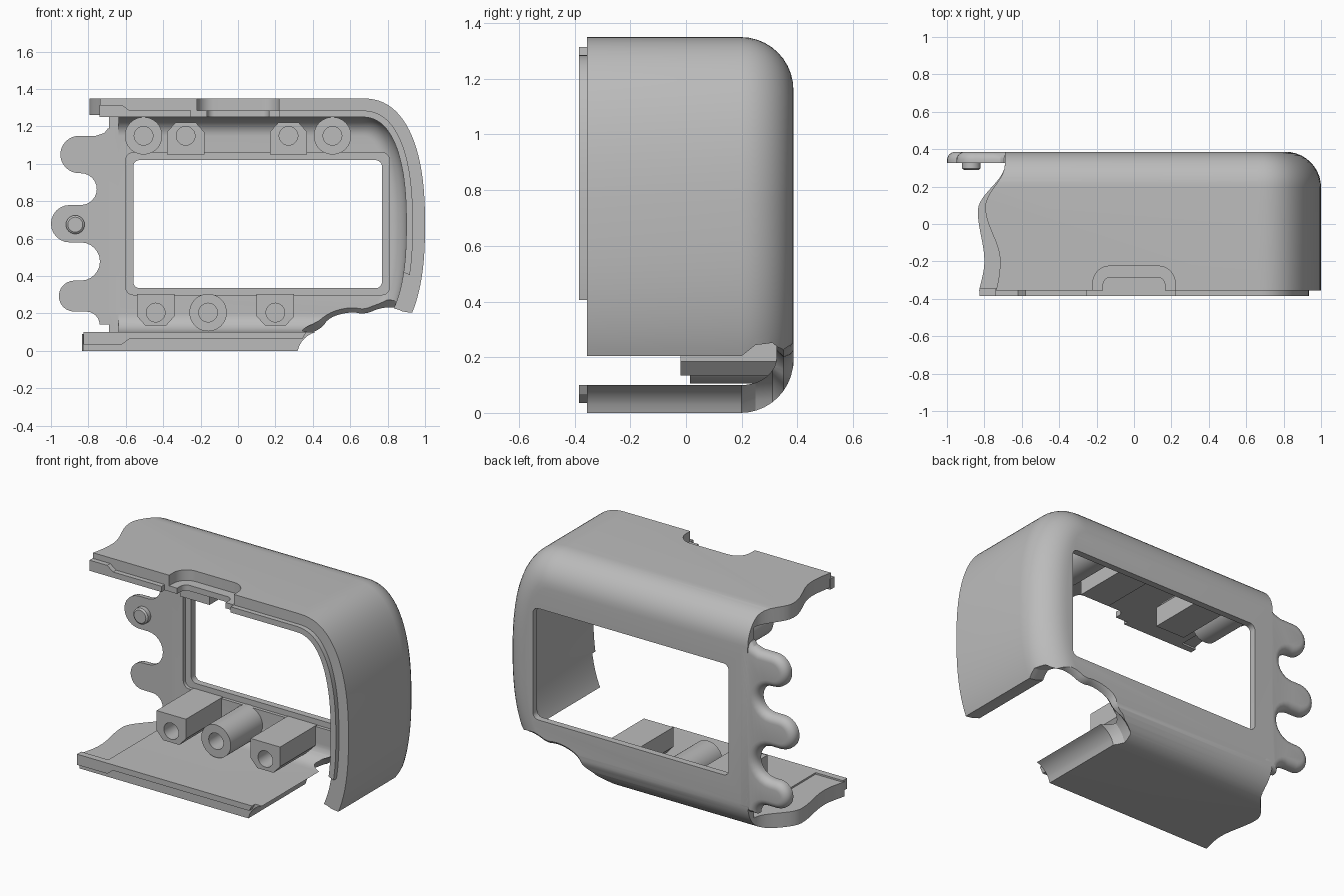
import bpy, bmesh, math
from mathutils import Vector

if "Cube" in bpy.data.objects:
    bpy.data.objects.remove(bpy.data.objects["Cube"])

grey = bpy.data.materials.new("plain grey")
grey.use_nodes = True
grey.diffuse_color = (0.5, 0.5, 0.5, 1)
grey.node_tree.nodes["Principled BSDF"].inputs["Base Color"].default_value = (0.5, 0.5, 0.5, 1)

FRONT, BACK, PLATE = -0.355, 0.386, 0.325   # main depths along y
MID = 0.675                                 # half of the height


# ---- helpers ----
def loft(name, rings, axis="y"):
    """Closed solid through rings of (2D outline, depth)."""
    bm = bmesh.new()
    loops = []
    for pts, d in rings:
        loops.append([bm.verts.new((a, d, b) if axis == "y" else (a, b, d)) for a, b in pts])
    n = len(loops[0])
    for lo, hi in zip(loops, loops[1:]):
        for i in range(n):
            j = (i + 1) % n
            bm.faces.new((lo[i], lo[j], hi[j], hi[i]))
    bm.faces.new(loops[0])
    bm.faces.new(loops[-1])
    bmesh.ops.recalc_face_normals(bm, faces=bm.faces)
    mesh = bpy.data.meshes.new(name)
    bm.to_mesh(mesh)
    bm.free()
    mesh.materials.append(grey)
    ob = bpy.data.objects.new(name, mesh)
    bpy.context.collection.objects.link(ob)
    return ob


def prism(name, pts, lo, hi, axis="y"):
    return loft(name, [(pts, lo), (pts, hi)], axis)


def select(ob):
    bpy.ops.object.select_all(action="DESELECT")
    ob.select_set(True)
    bpy.context.view_layer.objects.active = ob


def cut(ob, cutter):
    cutter.hide_render = True
    mod = ob.modifiers.new("cut", "BOOLEAN")
    mod.operation, mod.solver, mod.object = "DIFFERENCE", "EXACT", cutter
    select(ob)
    bpy.ops.object.modifier_apply(modifier=mod.name)
    bpy.data.objects.remove(cutter)


def arc(cx, cz, r, a0, a1, n=12):
    angles = [math.radians(a0 + (a1 - a0) * i / n) for i in range(n + 1)]
    return [(cx + r * math.cos(a), cz + r * math.sin(a)) for a in angles]


def box(x0, x1, z0, z1):
    return [(x0, z0), (x1, z0), (x1, z1), (x0, z1)]


def rounded(x0, x1, z0, z1, r):
    return (arc(x1 - r, z1 - r, r, 0, 90, 8) + arc(x0 + r, z1 - r, r, 90, 180, 8)
            + arc(x0 + r, z0 + r, r, 180, 270, 8) + arc(x1 - r, z0 + r, r, 270, 360, 8))


def grow(pts, d):
    """Mitred offset of a closed outline."""
    n = len(pts)
    area = sum(pts[i - 1][0] * pts[i][1] - pts[i][0] * pts[i - 1][1] for i in range(n))
    s = d if area > 0 else -d
    out = []
    for i in range(n):
        p, q, r = Vector(pts[i - 1]), Vector(pts[i]), Vector(pts[(i + 1) % n])
        e, f = (q - p).normalized(), (r - q).normalized()
        u, v = Vector((e.y, -e.x)), Vector((f.y, -f.x))
        m = (u + v) / max(0.4, 1 + u.dot(v))
        out.append(tuple(q + m * s))
    return out


def soften(pts, times=2):
    for _ in range(times):
        new = []
        for i, q in enumerate(pts):
            p = pts[i - 1]
            new += [tuple(p[k] * (1 - t) + q[k] * t for k in (0, 1)) for t in (0.25, 0.75)]
        pts = new
    return pts


def side(d, t0=90, t1=-90, n=44):
    """Bulging right side of the case, inset by d."""
    out = []
    for i in range(n + 1):
        t = math.radians(t0 + (t1 - t0) * i / n)
        c, s = max(0, math.cos(t)), math.sin(t)
        out.append((0.66 + (0.34 - d) * c ** 0.83,
                    MID + (MID - d) * math.copysign(abs(s) ** 0.83, s)))
    return out


def outline(d, left):
    return [(left, 2 * MID - d)] + side(d) + [(left, d)]


def case_rings(d, r, y0, y1, y2, left):
    """Straight walls from y0 to y1, then a rounded edge to y2."""
    rings = [(outline(d, left), y0)]
    for i in range(11):
        a = math.radians(9 * i)
        rings.append((outline(d + r * (1 - math.cos(a)), left), y1 + (y2 - y1) * math.sin(a)))
    return rings


def wave(keys, n=10):
    pts = []
    for (y0, x0), (y1, x1) in zip(keys, keys[1:]):
        for i in range(n):
            k = (1 - math.cos(math.pi * i / n)) / 2
            pts.append((x0 + (x1 - x0) * k, y0 + (y1 - y0) * i / n))
    return [(-1.5, 0.6), (keys[0][1], 0.6)] + pts + [(keys[-1][1], keys[-1][0]), (-1.5, keys[-1][0])]


# ---- case shell, open at the front ----
case = loft("case_shell", case_rings(0, 0.19, FRONT, 0.196, BACK, -1.1))
cut(case, loft("cavity", case_rings(0.1, 0.1, -0.6, 0.2, PLATE, -1.2)))
cut(case, prism("left_cavity", box(-1.3, -0.64, 0.09, 1.26), -0.6, PLATE))

# wavy left ends of the top and bottom walls
top_wave = [(0.32, -0.69), (0.09, -0.795), (-0.2, -0.716), (-0.6, -0.78)]
low_wave = [(0.32, -0.69), (0.07, -0.835), (-0.2, -0.80), (-0.42, -0.835)]
cut(case, prism("top_trim", wave(top_wave), MID, 1.6, "z"))
cut(case, prism("bottom_trim", wave(low_wave), -0.2, MID + 0.01, "z"))

# window with a shallow step around it
cut(case, prism("window_step", rounded(-0.6, 0.81, 0.3, 1.06, 0.04), 0.2, 0.345))
cut(case, prism("window", rounded(-0.56, 0.77, 0.335, 1.02, 0.035), 0.2, 0.5))

# scooped notch in the top front edge
cut(case, prism("scoop", rounded(-0.22, 0.22, -0.6, -0.225, 0.09), 1.285, 1.5, "z"))
cut(case, prism("notch", rounded(-0.165, 0.165, -0.6, -0.285, 0.04), 1.15, 1.5, "z"))

# scalloped opening in the lower right corner
corner = soften([(0.28, -0.3), (0.31, 0), (0.36, 0.08), (0.45, 0.115), (0.49, 0.175), (0.6, 0.205),
                 (0.68, 0.19), (0.76, 0.225), (0.84, 0.23), (0.9, 0.2), (1.3, 0.2), (1.3, -0.3)])
steps = [(0, -0.7), (0, 0.2), (0.04, 0.25), (0.045, 0.31), (0.005, 0.35), (0.015, 0.375), (0.04, 0.395), (0.04, 0.6)]
cut(case, loft("corner_opening", [(grow(corner, d), y) for d, y in steps]))

# ---- three rounded fingers on the left of the back ----
fingers = [(-0.6, 1.19), (-0.695, 1.19), (-0.715, 1.165), (-0.76, 1.15)]
fingers += arc(-0.85, 1.05, 0.1, 90, 270)
fingers += arc(-0.84, 0.865, 0.085, 90, -90)
fingers += arc(-0.9, 0.68, 0.1, 90, 270)
fingers += arc(-0.84, 0.478, 0.102, 90, -90)
fingers += arc(-0.875, 0.293, 0.083, 90, 270)
fingers += arc(-0.81, 0.14, 0.07, 90, 0, 6) + [(-0.6, 0.14)]
rings = [(fingers, PLATE)]
for i in range(7):
    a = math.radians(15 * i)
    rings.append((grow(fingers, -0.045 * (1 - math.cos(a))), 0.341 + 0.045 * math.sin(a)))
finger_plate = loft("finger_plate", rings)

# peg on the middle finger
peg = loft("finger_peg", [(arc(-0.87, MID, r, 0, 345, 23), y)
                          for r, y in ((0.04, 0.29), (0.05, 0.298), (0.05, 0.33))])

# ---- joining lip along the front rim ----
IN, OUT, LIP = 0.1, 0.065, (-0.385, -0.345)
lips = [
    prism("lip_top", box(-0.6, -0.25, 1.25, 1.285), *LIP),
    prism("lip_side", [(0.22, 1.285)] + side(OUT, 90, -22) + side(IN, 90, -22)[::-1] + [(0.22, 1.25)], *LIP),
    prism("lip_top_left", [(-0.74, 1.25), (-0.58, 1.25), (-0.58, 1.285), (-0.62, 1.315), (-0.74, 1.315)], *LIP),
    prism("lip_bottom", [(-0.825, 0.035), (-0.62, 0.035), (-0.58, 0.065), (0.345, 0.065),
                         (0.365, 0.1), (-0.825, 0.1)], *LIP),
]

# ---- screw posts ----
parts = [case, finger_plate, peg] + lips


def post(name, x, z, pts, front):
    ob = prism(name, pts, front, 0.34)
    cut(ob, prism("hole", arc(x, z, 0.05, 0, 350, 35), front - 0.1, front + 0.2))
    parts.append(ob)


def round_post(name, x, z):
    post(name, x, z, arc(x, z, 0.1, 0, 352.5, 47), 0.015)


def block_post(name, x, z, s):
    """Block with its wall-side corners cut off; s is the wall direction."""
    shape = [(-0.1, -0.1), (0.1, -0.1), (0.1, 0.02), (0.055, 0.07), (-0.055, 0.07), (-0.1, 0.02)]
    post(name, x, z, [(x + a, z + s * b) for a, b in shape], -0.02)


round_post("top_left_round_post", 0.505, 1.15)
round_post("top_right_round_post", -0.505, 1.15)
round_post("bottom_round_post", -0.16, 0.205)
block_post("top_left_block_post", 0.27, 1.15, 1)
block_post("top_right_block_post", -0.28, 1.15, 1)
block_post("bottom_left_block_post", 0.2, 0.205, -1)
block_post("bottom_right_block_post", -0.44, 0.205, -1)

# smooth curved faces, keep edges sharp
for ob in parts:
    select(ob)
    bpy.ops.object.shade_smooth_by_angle(angle=math.radians(30))
